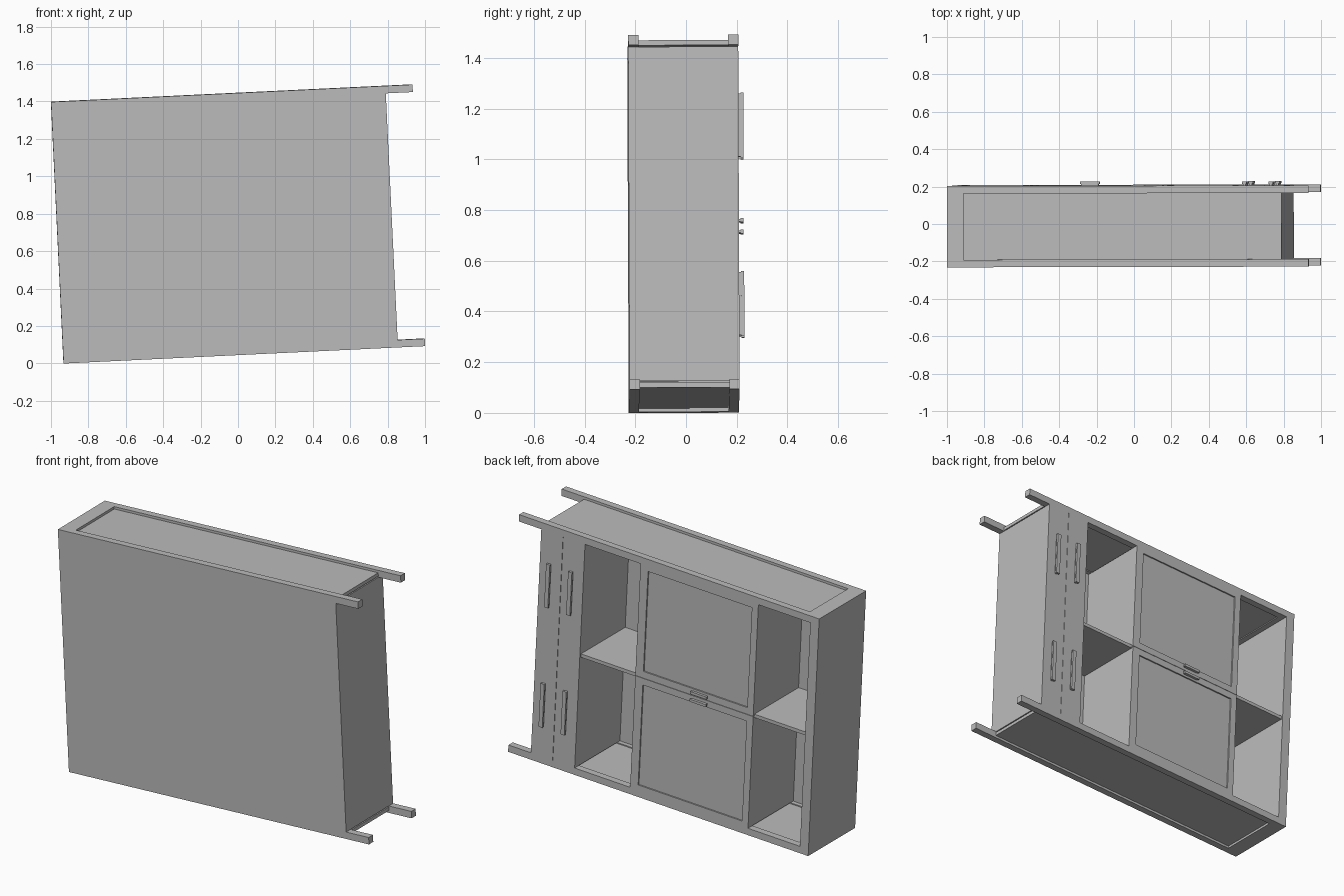
import bpy
from mathutils import Euler, Matrix, Vector

if "Cube" in bpy.data.objects:
    bpy.data.objects.remove(bpy.data.objects["Cube"], do_unlink=True)

grey = bpy.data.materials.new("plain_grey")
grey.use_nodes = True
GREY = (0.5, 0.5, 0.5, 1)
grey.diffuse_color = GREY
grey.node_tree.nodes["Principled BSDF"].inputs["Base Color"].default_value = GREY

# The cabinet lies on its side, slightly tilted. In its own frame
# x runs from the tabletop to the feet, z across its width, y towards its front.
PLACE = Matrix.LocRotScale(Vector((-0.933, -0.009, 0)),
                           Euler((0.004, -0.048, 0.002)), None)

WIDTH, BACK, FRONT = 1.4, -0.217, 0.217
POST, BODY, LEG_END = 0.04, 1.79, 1.935
INNER = (POST, WIDTH - POST)


def box(name, x, y, z):
    """Box between pairs of limits in the cabinet's own frame."""
    verts = [(a, b, c) for a in x for b in y for c in z]
    faces = [(0, 1, 3, 2), (4, 6, 7, 5), (0, 4, 5, 1),
             (2, 3, 7, 6), (0, 2, 6, 4), (1, 5, 7, 3)]
    mesh = bpy.data.meshes.new(name)
    mesh.from_pydata(verts, [], faces)
    mesh.materials.append(grey)
    obj = bpy.data.objects.new(name, mesh)
    bpy.context.collection.objects.link(obj)
    obj.matrix_world = PLACE
    return obj


def across(z, flip):
    """Mirror a pair of limits across the cabinet's width."""
    return (WIDTH - z[1], WIDTH - z[0]) if flip else z


def handle(name, x, z):
    """Bar on a slimmer neck, standing off the front."""
    box(name + "_neck", (x[0] + 0.005, x[1] - 0.005), (FRONT - 0.002, FRONT + 0.01),
        (z[0] + 0.003, z[1] - 0.003))
    box(name + "_bar", x, (FRONT + 0.008, FRONT + 0.02), z)


# Tabletop, back and end boards
box("tabletop", (0, 0.055), (BACK, FRONT), (0, WIDTH))
box("back_panel", (0.055, BODY), (BACK, BACK + 0.015), INNER)
box("bottom_board", (BODY - 0.02, BODY), (BACK, FRONT - 0.02), INNER)

# Corner posts that run on as legs, with recessed side panels between
for flip, side in ((False, "lower"), (True, "upper")):
    edge = across((0, POST), flip)
    box(side + "_back_leg", (0.055, LEG_END), (BACK, BACK + POST), edge)
    box(side + "_front_leg", (0.055, LEG_END), (FRONT - POST, FRONT), edge)
    box(side + "_side_rail", (0.055, 0.088), (BACK + POST, FRONT - POST), edge)
    box(side + "_side_panel", (0.088, BODY), (BACK + POST, FRONT - POST),
        across((0.014, 0.034), flip))

# Upright dividers between the compartments
for name, x in (("first", (0.39, 0.41)), ("second", (1.13, 1.15)),
                ("drawer", (1.508, 1.528))):
    box(name + "_divider", x, (BACK + 0.015, FRONT - 0.02), INNER)

# Shelves in the two open compartments
box("top_shelf", (0.055, 0.39), (BACK + 0.015, FRONT - 0.01), (0.69, 0.71))
box("low_shelf", (1.15, 1.508), (BACK + 0.015, FRONT - 0.01), (0.69, 0.71))

# Two framed doors with inset panels, meeting in the middle
DOOR = (FRONT - 0.02, FRONT)
for flip, side in ((False, "lower"), (True, "upper")):
    box(side + "_door_panel", (0.42, 1.11), (FRONT - 0.02, FRONT - 0.008),
        across((0.06, 0.67), flip))
    box(side + "_door_outer_rail", (0.43, 1.1), DOOR, across((POST, 0.07), flip))
    box(side + "_door_inner_rail", (0.43, 1.1), DOOR, across((0.66, 0.699), flip))
    for end, x in (("near", (0.39, 0.43)), ("far", (1.1, 1.15))):
        box(side + "_door_" + end + "_stile", x, DOOR, across((POST, 0.699), flip))
    handle(side + "_door_handle", (0.68, 0.785), across((0.67, 0.685), flip))

# Two wide drawers, each with a pair of handles
for name, x in (("first", (1.508, 1.648)), ("second", (1.65, BODY))):
    box(name + "_drawer_front", x, DOOR, INNER)
    mid = sum(x) / 2 + 0.004
    for flip, side in ((False, "lower"), (True, "upper")):
        handle(name + "_drawer_" + side + "_handle", (mid - 0.012, mid + 0.012),
               across((0.22, 0.475), flip))
